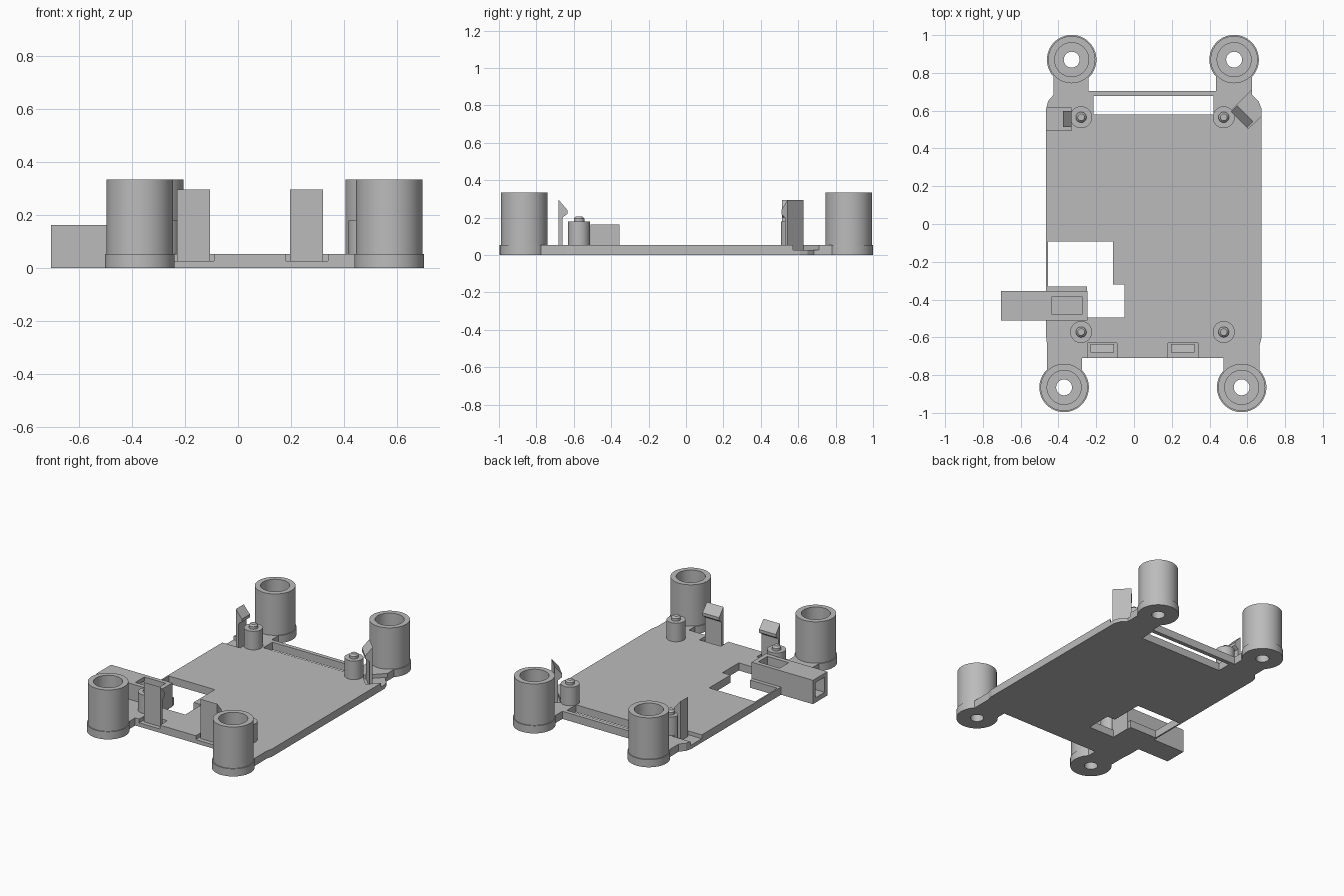
import bpy, bmesh, math
from mathutils import Matrix, Vector

cube = bpy.data.objects.get("Cube")
if cube:
    bpy.data.objects.remove(cube, do_unlink=True)

grey = bpy.data.materials.new("plain_grey")
grey.use_nodes = True
colour = (0.5, 0.5, 0.5, 1)
grey.diffuse_color = colour
grey.node_tree.nodes["Principled BSDF"].inputs["Base Color"].default_value = colour


def finish(name, bm, smooth=False):
    bmesh.ops.recalc_face_normals(bm, faces=bm.faces)
    mesh = bpy.data.meshes.new(name)
    bm.to_mesh(mesh)
    bm.free()
    mesh.materials.append(grey)
    obj = bpy.data.objects.new(name, mesh)
    bpy.context.collection.objects.link(obj)
    if smooth:
        bpy.ops.object.select_all(action='DESELECT')
        obj.select_set(True)
        bpy.context.view_layer.objects.active = obj
        bpy.ops.object.shade_smooth_by_angle(angle=math.radians(30))
    return obj


def prism(name, outline, z0, z1):
    """Extrude a flat outline upwards."""
    bm = bmesh.new()
    face = bm.faces.new([bm.verts.new((x, y, z0)) for x, y in outline])
    new = bmesh.ops.extrude_face_region(bm, geom=[face])["geom"]
    verts = [v for v in new if isinstance(v, bmesh.types.BMVert)]
    bmesh.ops.translate(bm, verts=verts, vec=(0, 0, z1 - z0))
    return finish(name, bm)


def box(name, x0, x1, y0, y1, z0, z1):
    return prism(name, [(x0, y0), (x1, y0), (x1, y1), (x0, y1)], z0, z1)


def lathe(name, profile, x, y, closed):
    """Spin a radius/height profile around a vertical axis."""
    bm = bmesh.new()
    verts = [bm.verts.new((r, 0, z)) for r, z in profile]
    edges = [bm.edges.new(p) for p in zip(verts, verts[1:])]
    if closed:
        edges.append(bm.edges.new((verts[-1], verts[0])))
    bmesh.ops.spin(bm, geom=verts + edges, cent=(0, 0, 0), axis=(0, 0, 1),
                   angle=math.tau, steps=64)
    bmesh.ops.remove_doubles(bm, verts=bm.verts, dist=0.0001)
    bmesh.ops.translate(bm, verts=bm.verts, vec=(x, y, 0))
    return finish(name, bm, True)


def cut(target, cutters):
    """Subtract each cutter and remove it afterwards."""
    for c in cutters:
        c.hide_render = True
        mod = target.modifiers.new("cut", 'BOOLEAN')
        mod.operation, mod.solver, mod.object = 'DIFFERENCE', 'EXACT', c
        bpy.ops.object.select_all(action='DESELECT')
        bpy.context.view_layer.objects.active = target
        target.select_set(True)
        bpy.ops.object.modifier_apply(modifier=mod.name)
        bpy.data.objects.remove(c, do_unlink=True)


def clip(name, x, y, turn, width, z0):
    """Snap hook; its sloped lip points along +y before turning."""
    top = 0.295
    side = [(0, z0), (0.02, z0), (0.02, 0.2), (0.047, 0.22), (0.047, 0.24), (0, top)]
    bm = bmesh.new()
    face = bm.faces.new([bm.verts.new((-width / 2, a, b)) for a, b in side])
    new = bmesh.ops.extrude_face_region(bm, geom=[face])["geom"]
    verts = [v for v in new if isinstance(v, bmesh.types.BMVert)]
    bmesh.ops.translate(bm, verts=verts, vec=(width, 0, 0))
    place = Matrix.Translation(Vector((x, y, 0))) @ Matrix.Rotation(math.radians(turn), 4, 'Z')
    bm.transform(place)
    return finish(name, bm)


# Base plate with four arms reaching the corner towers
H = 0.052
plate = prism("base_plate", [
    (-0.465, -0.6), (-0.46, -0.64), (-0.46, -0.83), (-0.275, -0.83), (-0.275, -0.71),
    (0.475, -0.71), (0.475, -0.83), (0.665, -0.83), (0.665, -0.64), (0.675, -0.6),
    (0.675, 0.61), (0.66, 0.65), (0.625, 0.685), (0.625, 0.83), (0.435, 0.83), (0.435, 0.705),
    (-0.24, 0.705), (-0.24, 0.83), (-0.425, 0.83), (-0.425, 0.685), (-0.455, 0.65),
    (-0.465, 0.61)], 0, H)

towers = {"back_right": (-0.33, 0.87), "back_left": (0.53, 0.87),
          "front_right": (-0.37, -0.865), "front_left": (0.57, -0.865)}
cutters = [
    box("slot", -0.215, 0.42, 0.58, 0.677, -1, 1),
    box("window", -0.455, -0.11, -0.33, -0.092, -1, 1),
    box("window_step", -0.25, -0.05, -0.495, -0.32, -1, 1),
    box("holder_seat", -0.6, -0.247, -0.508, -0.357, -1, 1),
    box("front_notch_a", -0.245, -0.09, -0.75, -0.63, 0.026, 1),
    box("front_notch_b", 0.18, 0.34, -0.75, -0.63, 0.026, 1),
    box("back_notch", -0.6, -0.33, 0.495, 0.615, 0.026, 1),
    prism("corner_notch", [(0.515, 0.6), (0.605, 0.505), (0.75, 0.645), (0.665, 0.75)], 0.026, 1)]
cutters += [lathe("bore", [(0, -1), (0.1, -1), (0.1, 1), (0, 1)], x, y, False)
            for x, y in towers.values()]
cut(plate, cutters)

# Hollow corner towers with a wider foot and a small floor hole
for name, (x, y) in towers.items():
    lathe(name + "_tower", [(0.042, 0), (0.131, 0), (0.131, H), (0.125, H), (0.125, 0.333),
                            (0.09, 0.333), (0.09, H), (0.042, H)], x, y, True)

# Standoffs with locating pins
for x in (-0.28, 0.475):
    for y in (-0.572, 0.565):
        lathe("standoff", [(0, 0.03), (0.058, 0.03), (0.058, 0.178), (0.028, 0.178),
                           (0.028, 0.195), (0.018, 0.206), (0, 0.206)], x, y, False)

# Side holder: square tunnel opening outwards, pocket open on top
holder = box("side_holder", -0.705, -0.245, -0.51, -0.355, 0, 0.162)
cut(holder, [box("tunnel", -0.8, -0.3, -0.48, -0.383, 0.033, 0.135),
             box("pocket", -0.435, -0.275, -0.48, -0.383, 0.033, 0.3)])

# Snap clips
clip("front_clip_right", -0.168, -0.681, 0, 0.125, 0.02)
clip("front_clip_left", 0.258, -0.681, 0, 0.125, 0.02)
clip("back_clip_right", -0.377, 0.557, -90, 0.085, 0.02)
clip("back_clip_left", 0.59, 0.585, 135, 0.12, 0.02)
